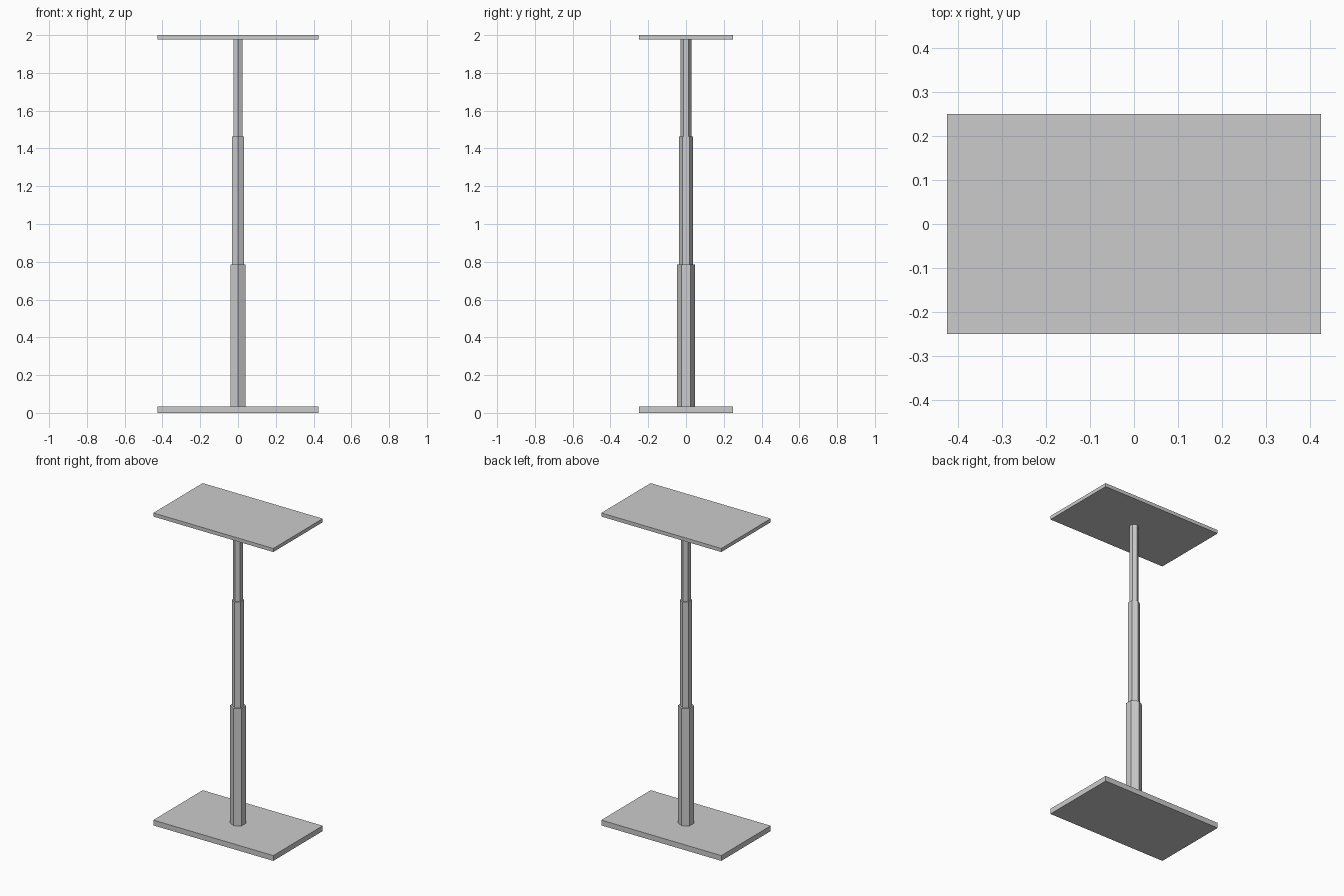
import bpy
import math

if "Cube" in bpy.data.objects:
    bpy.data.objects.remove(bpy.data.objects["Cube"])


def plate(name, z0, z1):
    bpy.ops.mesh.primitive_cube_add(size=1, location=(0, 0, (z0 + z1) / 2))
    ob = bpy.context.object
    ob.name = name
    ob.scale = (0.85, 0.5, z1 - z0)
    bpy.ops.object.transform_apply(location=False, rotation=False, scale=True)


def hex_stage(name, radius, z0, z1):
    # hexagonal tube with corners pointing to front and back (+-y)
    bpy.ops.mesh.primitive_cylinder_add(vertices=6, radius=radius, depth=z1 - z0,
                                        location=(0, 0, (z0 + z1) / 2))
    ob = bpy.context.object
    ob.name = name


BASE_TOP, PANEL_BOTTOM = 0.034, 1.977

# base and tabletop
plate("base_plate", 0.0, BASE_TOP)
plate("top_plate", PANEL_BOTTOM, 2.0)

# telescoping column
stages = [("lower_column", 0.047, BASE_TOP, 0.785),
          ("middle_column", 0.036, 0.785, 1.462),
          ("upper_column", 0.028, 1.462, PANEL_BOTTOM)]
for stage in stages:
    hex_stage(*stage)
